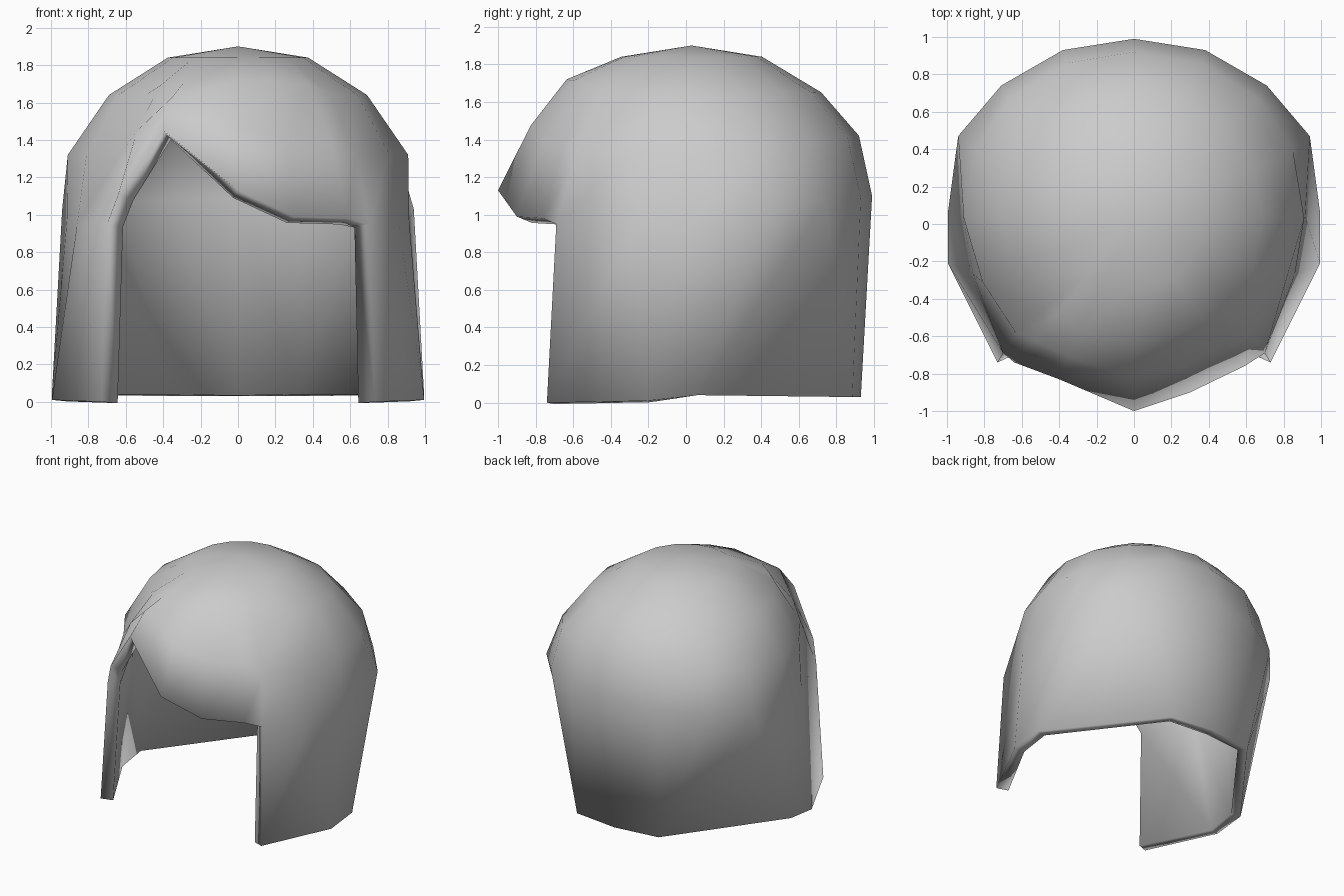
import bpy, bmesh
from math import sin, cos, radians
from mathutils import Vector

if "Cube" in bpy.data.objects:
    bpy.data.objects.remove(bpy.data.objects["Cube"])

CY = 0.03  # dome centre in y


def polar(angle, r, z):
    # angle measured from the back (+y) towards +x
    a = radians(angle)
    return Vector((r * sin(a), CY + r * cos(a), z))


def crown(angle):
    # upper two rings, slightly higher at front and back than at the sides
    k = cos(radians(angle)) ** 2
    front = abs(angle) > 140
    return [polar(angle, 0.375, 1.84),
            polar(angle, 0.665 if front else 0.69, 1.64 + (0.08 if front else 0.01) * k)]


# side and back columns: angle, rings three and four, bottom edge
# (columns sharing a bottom point are merged there, giving the long flat facets)
back_corner, side_corner = (.37, .885, .03), (.995, .06, .04)
half = [
    (0, (0, .92, 1.42), (0, .99, 1.10), (0, .93, .03)),
    (22.5, (.36, .86, 1.41), (.38, .93, 1.09), back_corner),
    (45, (.66, .67, 1.38), (.71, .74, 1.07), back_corner),
    (67.5, (.85, .39, 1.34), (.94, .47, 1.03), side_corner),
    (90, (.91, .03, 1.32), (.915, .04, .97), side_corner),
    (112.5, (.81, -.31, 1.32), (.86, -.27, .95), (.995, -.21, .01)),
    (135, (.63, -.585, 1.32), (.70, -.69, .95), (.73, -.74, 0)),
]
# fringe columns: angle, lower edge
fringe = [
    (145, (.59, -.76, .98)), (162, (.30, -.90, .99)), (180, (0, -1.0, 1.13)),
    (-154, (-.40, -.83, 1.45)), (-141, (-.64, -.74, 1.11)),
]


def side_column(c, s):
    return crown(c[0] * s) + [Vector((p[0] * s, p[1], p[2])) for p in c[1:]]


def fringe_column(angle, edge):
    top, e = crown(angle), Vector(edge)
    mid = (top[1] + e) / 2
    mid = Vector((mid.x * 1.02, mid.y * 1.01, mid.z + .05))
    return top + [mid, e]


columns = [side_column(c, 1) for c in half]
columns += [fringe_column(*f) for f in fringe]
columns += [side_column(c, -1) for c in reversed(half[1:])]

# outer skin: fan at the crown, quads down each column
bm = bmesh.new()
apex = bm.verts.new((0, CY, 1.90))
vcols = [[bm.verts.new(p) for p in c] for c in columns]
for i, a in enumerate(vcols):
    b = vcols[(i + 1) % len(vcols)]
    bm.faces.new((apex, b[0], a[0]))
    for j in range(min(len(a), len(b)) - 1):
        bm.faces.new((a[j], b[j], b[j + 1], a[j + 1]))
bmesh.ops.remove_doubles(bm, verts=bm.verts[:], dist=.001)
bm.normal_update()
if sum(f.normal.dot(f.calc_center_median() - Vector((0, 0, .9))) for f in bm.faces) < 0:
    bmesh.ops.reverse_faces(bm, faces=bm.faces[:])
for f in bm.faces:
    f.smooth = True
mesh = bpy.data.meshes.new("hair_shell")
bm.to_mesh(mesh)
bm.free()
shell = bpy.data.objects.new("hair_shell", mesh)
bpy.context.collection.objects.link(shell)

# wall thickness, inwards: thick around the face, thinner at the crown
group = shell.vertex_groups.new(name="wall")
for v in mesh.vertices:
    face_edge = v.co.y < -.65 and v.co.z < 1.5
    group.add([v.index], 1.0 if face_edge else .75 if v.co.z > 1.5 else .85, 'REPLACE')
mod = shell.modifiers.new("thickness", 'SOLIDIFY')
mod.thickness = 0.095
mod.offset = -1
mod.vertex_group = "wall"
